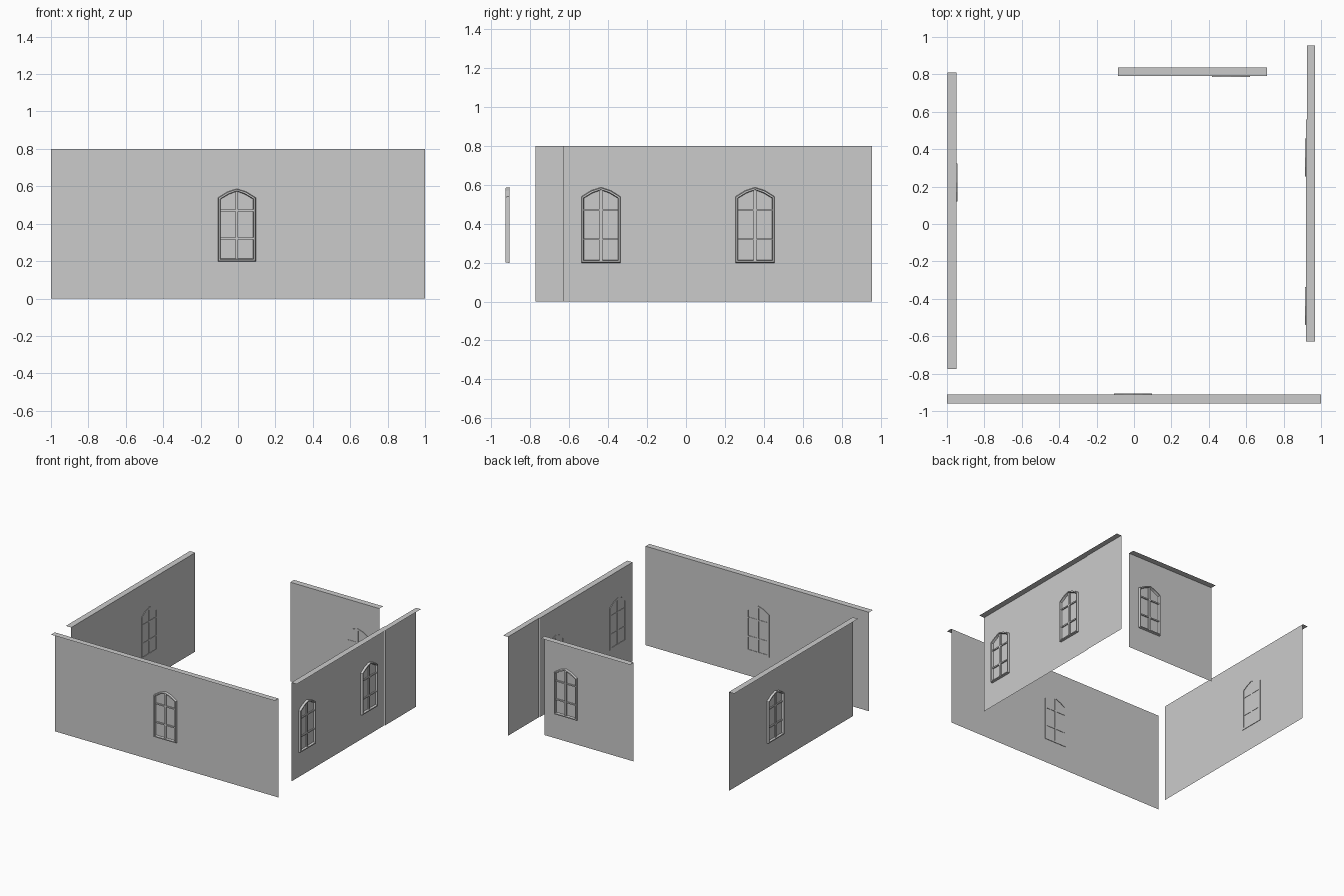
import bpy, bmesh, math
from mathutils import Matrix

cube = bpy.data.objects.get("Cube")
if cube:
    bpy.data.objects.remove(cube)

HEIGHT = 0.8

plaster = bpy.data.materials.new("plaster_grey")
plaster.use_nodes = True
plaster.diffuse_color = (0.6, 0.6, 0.6, 1)
plaster.node_tree.nodes["Principled BSDF"].inputs["Base Color"].default_value = (0.6, 0.6, 0.6, 1)


def finish(name, bm, place):
    mesh = bpy.data.meshes.new(name)
    bm.to_mesh(mesh)
    bm.free()
    mesh.materials.append(plaster)
    obj = bpy.data.objects.new(name, mesh)
    obj.matrix_world = place
    bpy.context.collection.objects.link(obj)
    return obj


# Thin wall sheet with a flat coping strip along the top; outside is local -y
def wall_panel(name, place, width, ledge):
    bm = bmesh.new()
    profile = [(0, 0), (0, HEIGHT), (-ledge, HEIGHT)]
    rows = [[bm.verts.new((s * width / 2, y, z)) for s in (-1, 1)] for y, z in profile]
    for a, b in zip(rows, rows[1:]):
        bm.faces.new((a[0], a[1], b[1], b[0]))
    finish(name, bm, place)


# Pointed window outline, shrunk by an inset
def outline(i):
    w = 0.102 - i
    right = [(w, 0.198 + i), (w, 0.54 - 0.6 * i), (w / 2, 0.572 - i)]
    return right + [(0, 0.588 - i)] + [(-u, z) for u, z in reversed(right)]


# Arched frame with sloping sides
def window_frame(name, place):
    bm = bmesh.new()
    section = [(0, -0.005), (0.004, 0.017), (0.012, 0.017), (0.016, -0.005)]
    loops = [[bm.verts.new((u, -d, z)) for u, z in outline(i)] for i, d in section]
    for a, b in zip(loops, loops[1:] + loops[:1]):
        for k in range(len(a)):
            n = (k + 1) % len(a)
            bm.faces.new((a[k], a[n], b[n], b[k]))
    bmesh.ops.recalc_face_normals(bm, faces=bm.faces)
    finish(name, bm, place)


# Centre post and two crossbars
def window_bars(name, place):
    bm = bmesh.new()
    for z, size in ((0.388, (0.014, 0.014, 0.37)), (0.32, (0.18, 0.012, 0.01)),
                    (0.47, (0.18, 0.012, 0.01))):
        m = Matrix.Translation((0, -0.003, z)) @ Matrix.Diagonal((*size, 1))
        bmesh.ops.create_cube(bm, size=1, matrix=m)
    finish(name, bm, place)


# name, centre, turn, length, panel count, panels with a window, panel set back
walls = [
    ("front_wall", (0, -0.912), 0, 2.0, 5, (2,), None),
    ("right_wall", (0.919, 0.163), 90, 1.585, 4, (0, 2), 3),
    ("back_wall", (0.313, 0.79), 180, 0.797, 2, (0,), None),
    ("left_wall", (-0.95, 0.018), 270, 1.585, 4, (1,), None),
]

for name, (x, y), turn, length, count, windows, back in walls:
    base = Matrix.Translation((x, y, 0)) @ Matrix.Rotation(math.radians(turn), 4, "Z")
    width = length / count
    for k in range(count):
        shift = -0.005 if k == back else 0
        place = base @ Matrix.Translation(((k + 0.5) * width - length / 2, shift, 0))
        wall_panel(f"{name}_panel_{k + 1}", place, width, 0.048 + shift)
        if k in windows:
            hung = place @ Matrix.Translation((-0.006, 0, 0))
            window_frame(f"{name}_window_frame_{k + 1}", hung)
            window_bars(f"{name}_window_bars_{k + 1}", hung)
